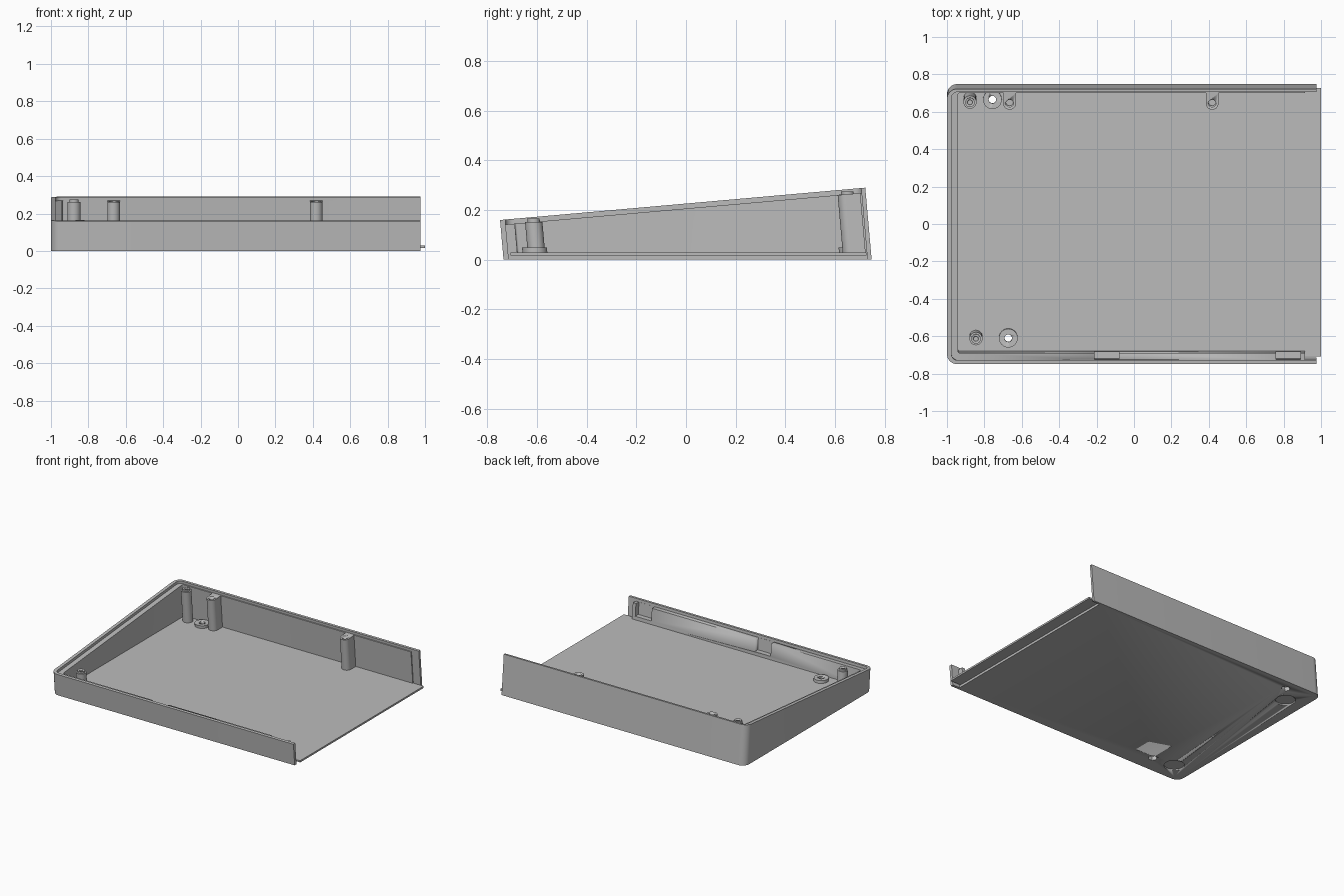
import bpy, bmesh, math

if "Cube" in bpy.data.objects:
    bpy.data.objects.remove(bpy.data.objects["Cube"])

SLOPE = 0.0885      # tilt of the sloping rim; the walls lean by the same amount
RIM = 0.2264        # rim height at y = 0

mat = bpy.data.materials.new("grey_plastic")
mat.diffuse_color = (0.5, 0.5, 0.5, 1)
mat.use_nodes = True
mat.node_tree.nodes["Principled BSDF"].inputs["Base Color"].default_value = mat.diffuse_color


def rim_z(y, drop=0.0):
    return (RIM - drop + SLOPE * y) / (1 + SLOPE ** 2)


def prism(name, outline, z0, z1=None, drop=0.0):
    """Extrude an (x, y) outline; without z1 it ends at the sloping rim. Sides lean with the case."""
    bm = bmesh.new()
    low, high = [], []
    for x, y in outline:
        zt = rim_z(y, drop) if z1 is None else z1
        low.append(bm.verts.new((x, y - SLOPE * z0, z0)))
        high.append(bm.verts.new((x, y - SLOPE * zt, zt)))
    bm.faces.new(low[::-1])
    bm.faces.new(high)
    n = len(low)
    for i in range(n):
        j = (i + 1) % n
        bm.faces.new((low[i], low[j], high[j], high[i]))
    bmesh.ops.recalc_face_normals(bm, faces=bm.faces)
    me = bpy.data.meshes.new(name)
    bm.to_mesh(me)
    bm.free()
    ob = bpy.data.objects.new(name, me)
    bpy.context.collection.objects.link(ob)
    me.materials.append(mat)
    bpy.context.view_layer.objects.active = ob
    bpy.ops.object.select_all(action='DESELECT')
    ob.select_set(True)
    bpy.ops.object.shade_smooth_by_angle(angle=math.radians(35))
    return ob


def arc(cx, cy, r, a0, a1, n):
    return [(cx + r * math.cos(math.radians(a0 + (a1 - a0) * i / n)),
             cy + r * math.sin(math.radians(a0 + (a1 - a0) * i / n))) for i in range(n + 1)]


def circle(cx, cy, r, n=32):
    return arc(cx, cy, r, 0, 360, n)[:-1]


def tray(x0, x1, y0, y1, r):
    """Open path round the back right, back left, front left and front right corners."""
    return ([(x1, y1)] + arc(x0 + r, y1 - r, r, 90, 180, 8)
            + arc(x0 + r, y0 + r, r, 180, 270, 8) + [(x1, y0)])


def box(x0, x1, y0, y1):
    return [(x0, y0), (x1, y0), (x1, y1), (x0, y1)]


def cut(ob, outline, z0, z1):
    cutter = prism(ob.name + "_cutter", outline, z0, z1)
    cutter.hide_render = True
    cutter.hide_viewport = True
    m = ob.modifiers.new("cut", 'BOOLEAN')
    m.operation = 'DIFFERENCE'
    m.solver = 'EXACT'
    m.object = cutter


# outer wall with the raised lip
prism("outer_wall", tray(-1, 0.975, -0.735, 0.748, 0.055)
      + tray(-0.976, 0.975, -0.714, 0.731, 0.032)[::-1], 0)

# thicker inner wall, ending lower as a shelf
inner = prism("inner_wall", tray(-0.976, 0.915, -0.714, 0.731, 0.032)
              + tray(-0.94, 0.915, -0.677, 0.724, 0.008)[::-1], 0.03, drop=0.02)

# clip pockets in the front wall
for x0, x1 in ((-0.21, -0.08), (0.76, 0.89)):
    cut(inner, box(x0, x1, -0.713, -0.65), 0.055, 0.3)

# floor and the thin joining tongue on the open side
floor = prism("floor", tray(-0.976, 0.915, -0.714, 0.731, 0.032), 0, 0.03)
prism("joining_tongue", box(0.915, 1.0, -0.705, 0.729), 0.017, 0.03)

# screw bosses with through holes and hexagonal nut recesses
for i, (x, y) in enumerate(((-0.757, 0.669), (-0.672, -0.606))):
    boss = prism(f"screw_boss_{i + 1}", circle(x, y, 0.05), 0.03, 0.05)
    cut(boss, circle(x, y, 0.02, 20), 0.02, 0.06)
    cut(floor, circle(x, y, 0.032, 6), -0.01, 0.04)

# shallow foot recesses under the floor
for x, y in ((-0.855, 0.55), (-0.845, -0.59)):
    cut(floor, circle(x, y, 0.068), -0.01, 0.01)

# locating posts with a narrower pin on top
for i, (x, y, h) in enumerate(((-0.877, 0.674, 0.262), (-0.845, -0.6, 0.153))):
    prism(f"post_{i + 1}", circle(x, y, 0.035), 0.03, h)
    pin = prism(f"post_pin_{i + 1}", circle(x, y, 0.025), h, h + 0.013)
    cut(pin, circle(x, y, 0.013, 16), h + 0.003, h + 0.03)

# round-fronted screw ribs on the back wall
for i, x in enumerate((-0.665, 0.418)):
    rib = prism(f"screw_rib_{i + 1}", [(x + 0.034, 0.724)] + [(x - 0.034, 0.724)]
                + arc(x, 0.668, 0.034, 180, 360, 14), 0.03, drop=0.02)
    cut(rib, circle(x, 0.668, 0.02, 20), 0.18, 0.32)
